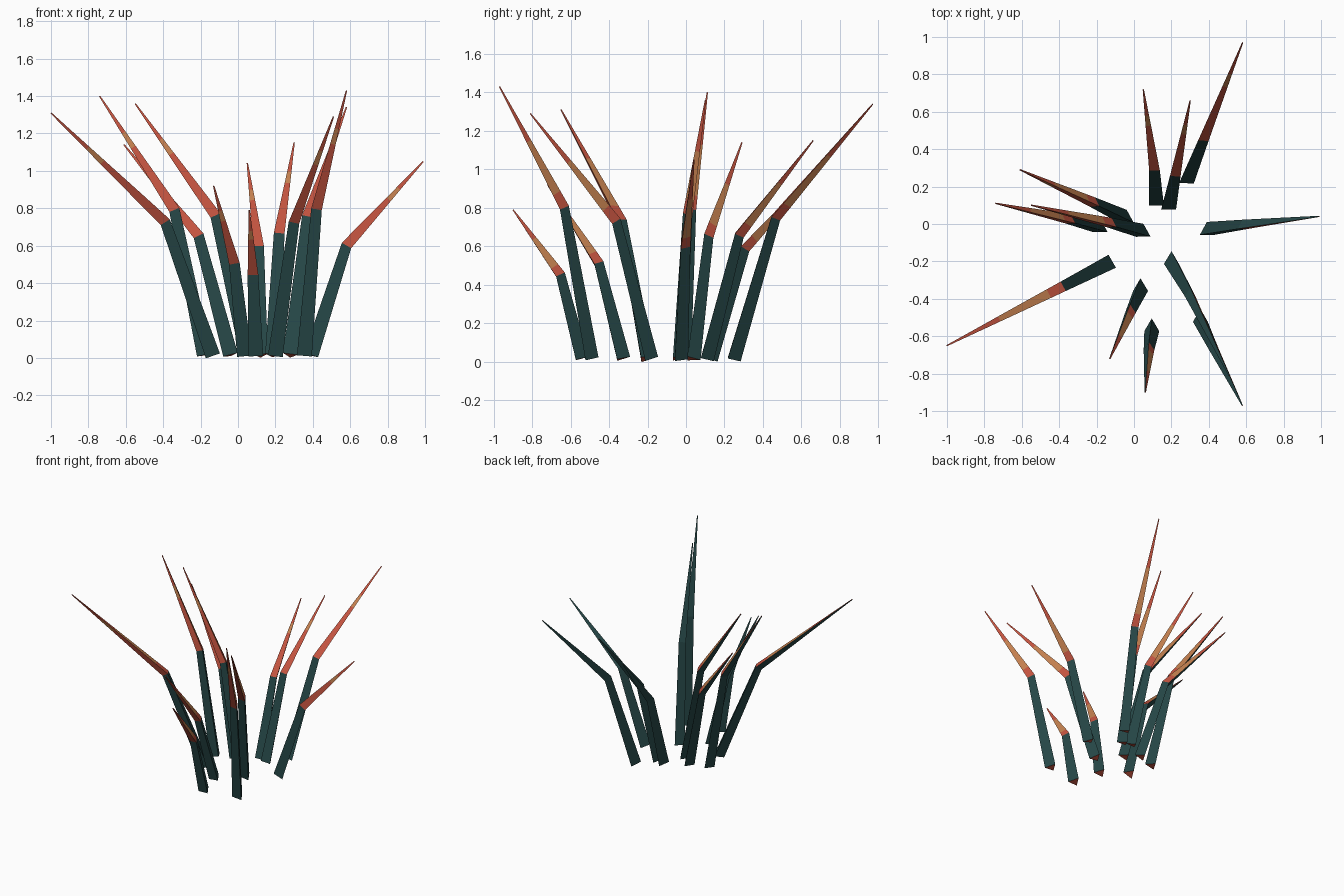
import bpy, bmesh, math
from mathutils import Vector

if "Cube" in bpy.data.objects:
    bpy.data.objects.remove(bpy.data.objects["Cube"])


def make_mat(name, rgb):
    m = bpy.data.materials.new(name)
    m.diffuse_color = (*rgb, 1)
    m.use_nodes = True
    m.node_tree.nodes["Principled BSDF"].inputs["Base Color"].default_value = m.diffuse_color
    return m


MATS = [make_mat("dark teal", (0.019, 0.062, 0.062)),
        make_mat("rust red", (0.56, 0.09, 0.052)),
        make_mat("ochre", (0.56, 0.22, 0.08))]
TEAL, RED, OCHRE = 0, 1, 2

# base (x, y), knee (x, y, z), tip (x, y, z)
BLADES = [
    ((0.28, 0.24), (0.37, 0.46, 0.75), (0.58, 0.97, 1.34)),
    ((0.12, 0.12), (0.11, 0.30, 0.59), (0.05, 0.72, 1.04)),
    ((0.185, 0.10), (0.22, 0.27, 0.66), (0.30, 0.66, 1.15)),
    ((-0.04, 0.03), (-0.21, 0.11, 0.65), (-0.61, 0.29, 1.14)),
    ((-0.18, -0.02), (-0.34, 0.02, 0.79), (-0.74, 0.11, 1.40)),
    ((0.05, -0.045), (-0.12, 0.0, 0.76), (-0.55, 0.10, 1.36)),
    ((-0.135, -0.21), (-0.39, -0.34, 0.73), (-1.0, -0.65, 1.31)),
    ((0.035, -0.335), (-0.02, -0.46, 0.51), (-0.13, -0.72, 0.92)),
    ((0.095, -0.55), (0.08, -0.66, 0.45), (0.06, -0.90, 0.79)),
    ((0.355, -0.50), (0.42, -0.64, 0.80), (0.58, -0.97, 1.43)),
    ((0.20, -0.19), (0.30, -0.37, 0.73), (0.51, -0.81, 1.29)),
    ((0.39, -0.035), (0.58, -0.01, 0.60), (0.99, 0.04, 1.05)),
]
R_BASE, R_KNEE, R_TIP = 0.046, 0.033, 0.004
BANDS = [0.12, 0.55, 0.68, 1.0]          # colour breaks along the upper part


def section(bm, centre, axis, radius):
    """Triangle with its point to the back, square to the axis."""
    q = Vector((0, 0, 1)).rotation_difference(axis)
    return [bm.verts.new(centre + q @ Vector((radius * math.cos(math.radians(a)),
                                              radius * math.sin(math.radians(a)), 0)))
            for a in (90, 210, 330)]


def face_colour(side, band):
    # band 0 is the lower stalk; side 0 back left, 1 front, 2 back right
    if side == 0 or band == 0:
        return TEAL
    if side == 1:
        return OCHRE if band == 3 else RED
    return OCHRE if band == 2 else RED


def blade(i, base, knee, tip):
    base, knee, tip = Vector((*base, 0.015)), Vector(knee), Vector(tip)
    low, high = (knee - base).normalized(), (tip - knee).normalized()
    bm = bmesh.new()
    rings = [section(bm, base, low, R_BASE),
             section(bm, knee, (low + high).normalized(), R_KNEE)]
    for f in BANDS:
        rings.append(section(bm, knee.lerp(tip, f), high, R_KNEE + (R_TIP - R_KNEE) * f))
    for b in range(len(rings) - 1):
        for s in range(3):
            t = (s + 1) % 3
            face = bm.faces.new((rings[b][s], rings[b][t], rings[b + 1][t], rings[b + 1][s]))
            face.material_index = face_colour(s, b)
    bm.faces.new(rings[0][::-1]).material_index = RED
    bm.faces.new(rings[-1]).material_index = RED
    bm.normal_update()
    me = bpy.data.meshes.new(f"blade_{i:02d}")
    bm.to_mesh(me)
    bm.free()
    for m in MATS:
        me.materials.append(m)
    bpy.context.collection.objects.link(bpy.data.objects.new(f"grass_blade_{i:02d}", me))


for i, b in enumerate(BLADES, 1):
    blade(i, *b)
